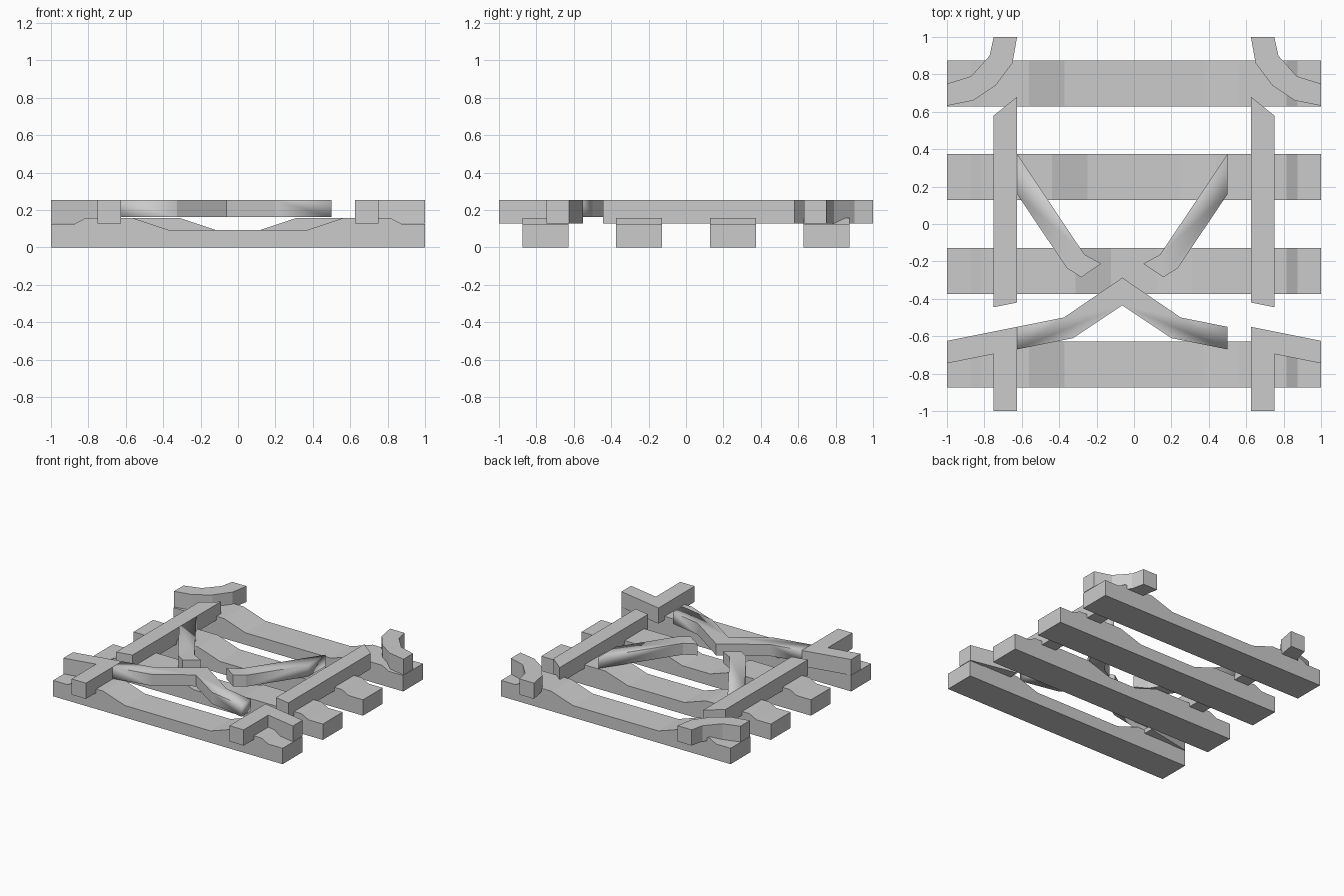
import bpy, bmesh
from mathutils import Vector

if "Cube" in bpy.data.objects:
    bpy.data.objects.remove(bpy.data.objects["Cube"])


def prism(name, base, offset):
    """Closed flat-shaded solid: a polygon swept along an offset."""
    bm = bmesh.new()
    face = bm.faces.new([bm.verts.new(p) for p in base])
    ext = bmesh.ops.extrude_face_region(bm, geom=[face])
    moved = [g for g in ext["geom"] if isinstance(g, bmesh.types.BMVert)]
    bmesh.ops.translate(bm, verts=moved, vec=Vector(offset))
    bmesh.ops.recalc_face_normals(bm, faces=bm.faces)
    mesh = bpy.data.meshes.new(name)
    bm.to_mesh(mesh)
    bm.free()
    obj = bpy.data.objects.new(name, mesh)
    bpy.context.collection.objects.link(obj)
    return obj


def plate(name, outline, z0, z1):
    return prism(name, [(x, y, z0) for x, y in outline], (0, 0, z1 - z0))


def flip(points, centre=0.0):
    return [(2 * centre - x, y) for x, y in points]


def blend_ends(obj, xs):
    """Soft shading only around the cut ends lying at the given x values."""
    bm = bmesh.new()
    bm.from_mesh(obj.data)
    for f in bm.faces:
        f.smooth = True
    for e in bm.edges:
        e.smooth = any(all(abs(v.co.x - x) < 1e-4 for v in f.verts)
                       for f in e.link_faces for x in xs)
    bm.to_mesh(obj.data)
    bm.free()


# Cross beams with a dipped middle and notched ends
for name, y, dip in (("front_beam", -0.75, 0.5625), ("front_middle_beam", -0.25, 0.3125),
                     ("back_middle_beam", 0.25, 0.4375), ("back_beam", 0.75, 0.5625)):
    half = [(1, 0), (1, 0.125), (0.875, 0.125), (0.815, 0.157),
            (dip, 0.157), (dip - 0.19, 0.094)]
    profile = half + flip(half)[::-1]
    prism(name, [(x, y - 0.123, z) for x, z in profile], (0, 0.246, 0))

# Outer top pieces, right side then mirrored
corner_arc = [(0.625, 1), (0.75, 1), (0.772, 0.9), (0.87, 0.79), (1, 0.75),
              (1, 0.632), (0.86, 0.66), (0.74, 0.74), (0.65, 0.86)]
side_rail = [(0.625, -0.42), (0.75, -0.445), (0.75, 0.58), (0.625, 0.68)]
corner_bracket = [(0.625, -0.55), (1, -0.625), (1, -0.745), (0.75, -0.695),
                  (0.75, -1), (0.625, -1)]
for name, outline in (("back_corner_arc", corner_arc), ("side_rail", side_rail),
                      ("front_corner_bracket", corner_bracket)):
    plate(name + "_right", outline, 0.128, 0.252)
    plate(name + "_left", flip(outline), 0.128, 0.252)

# Inner pieces, symmetric about a line slightly left of centre
MID = -0.0625
arm = [(0.05, -0.212), (0.157, -0.285), (0.235, -0.235), (0.5, 0.16),
       (0.5, 0.375), (0.14, -0.163)]
for name, outline, end in (("diagonal_arm_right", arm, 0.5),
                           ("diagonal_arm_left", flip(arm, MID), -0.625)):
    blend_ends(plate(name, outline, 0.162, 0.252), [end])

upper = [(MID, -0.287), (0.25, -0.5), (0.5, -0.55)]
lower = [(0.5, -0.67), (0.2, -0.61), (MID, -0.435)]
chevron = upper + lower + flip(lower, MID)[::-1][1:] + flip(upper, MID)[::-1][:-1]
blend_ends(plate("front_chevron", chevron, 0.162, 0.252), [0.5, -0.625])
